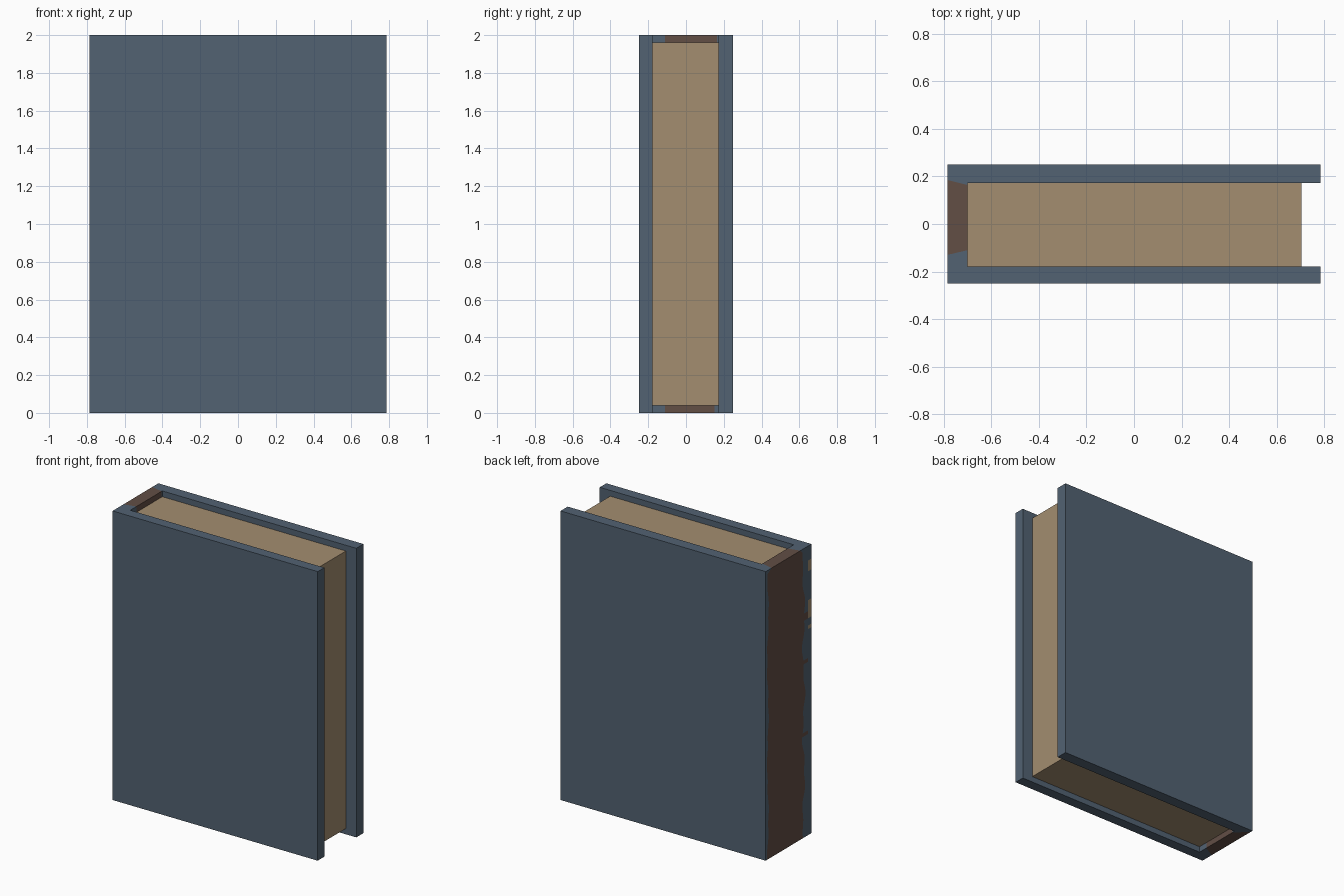
import bpy, bmesh, math

if "Cube" in bpy.data.objects:
    bpy.data.objects.remove(bpy.data.objects["Cube"])


def material(name, rgb):
    lin = [((c / 255 + 0.055) / 1.055) ** 2.4 for c in rgb]
    m = bpy.data.materials.new(name)
    m.diffuse_color = (*lin, 1)
    m.use_nodes = True
    m.node_tree.nodes["Principled BSDF"].inputs["Base Color"].default_value = m.diffuse_color
    return m


BLUE = material("slate blue cloth", (82, 98, 114))
BROWN = material("dark brown leather", (98, 78, 69))
TAN = material("tan paper", (163, 141, 112))


def add_object(name, bm, mats):
    mesh = bpy.data.meshes.new(name)
    bm.to_mesh(mesh)
    bm.free()
    for m in mats:
        mesh.materials.append(m)
    obj = bpy.data.objects.new(name, mesh)
    bpy.context.collection.objects.link(obj)
    return obj


# Cover: one U-shaped profile lofted upward, with a worn brown band on the spine
W, D, SPINE, IN0, IN1 = 0.785, 0.25, -0.70, -0.178, 0.172


def profile(z):
    b1 = -0.165 + 0.012 * math.sin(11 * z) + 0.008 * math.sin(29 * z + 1)
    b2 = 0.226 + 0.008 * math.sin(9 * z + 2) + 0.004 * math.sin(31 * z)
    if z > 1.99:
        b1, b2 = -0.13, 0.185
    i1, i2 = -0.11, 0.15 + 0.007 * z
    return [(W, -D), (W, IN0), (SPINE, IN0), (SPINE, i1), (SPINE, i2),
            (SPINE, IN1), (W, IN1), (W, D), (-W, D), (-W, b2),
            (-W, b1), (-W, -0.21), (-W, -D)]


def strip_material(side, z):
    if side in (3, 9):
        return 1
    if side == 11 and (1.83 < z < 1.89 or 1.5 < z < 1.62 or 1.42 < z < 1.46):
        return 2
    if side == 10 and (1.19 < z < 1.22 or 0.70 < z < 0.73 or 1.5 < z < 1.54):
        return 1
    return 0


bm = bmesh.new()
N = 80
rings = []
for k in range(N + 1):
    z = 2 * k / N
    rings.append([bm.verts.new((x, y, z)) for x, y in profile(z)])
for k in range(N):
    lo, hi = rings[k], rings[k + 1]
    for i in range(len(lo)):
        j = (i + 1) % len(lo)
        f = bm.faces.new((lo[i], lo[j], hi[j], hi[i]))
        f.material_index = strip_material(i, 2 * (k + 0.5) / N)

# End caps: front board, brown spine, back board
caps = [((0, 1, 2, 3, 10, 11, 12), 0), ((3, 4, 9, 10), 1), ((4, 5, 6, 7, 8, 9), 0)]
for ids, mat in caps:
    bm.faces.new([rings[-1][i] for i in ids]).material_index = mat
    bm.faces.new([rings[0][i] for i in reversed(ids)]).material_index = mat
add_object("book_cover", bm, [BLUE, BROWN, TAN])

# Page block, set in from the three open edges
bm = bmesh.new()
bmesh.ops.create_cube(bm, size=1)
for v in bm.verts:
    v.co.x = 0.705 if v.co.x > 0 else SPINE
    v.co.y = IN1 if v.co.y > 0 else IN0
    v.co.z = 1.96 if v.co.z > 0 else 0.04
add_object("page_block", bm, [TAN])
